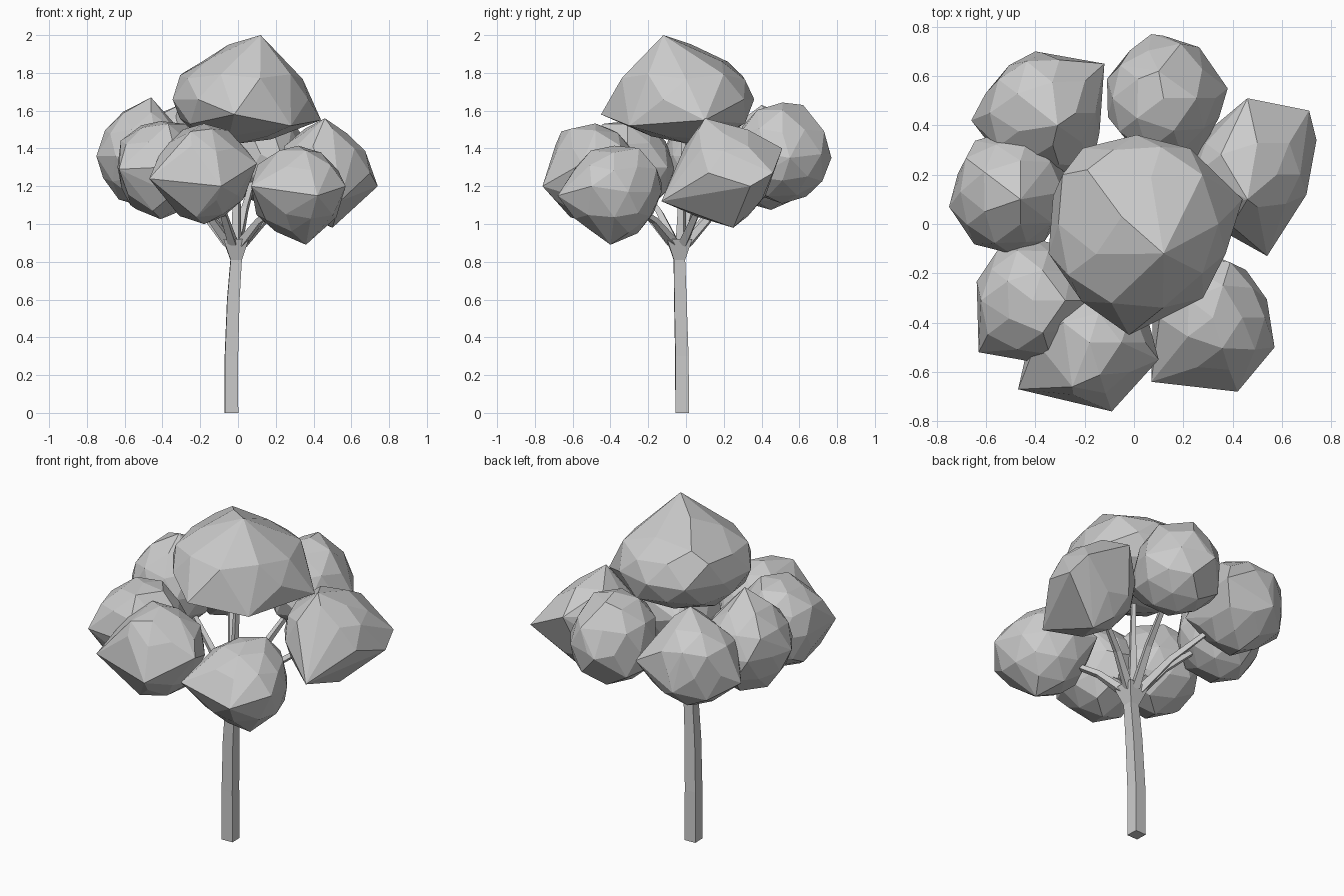
import bpy, bmesh, math, random
from mathutils import Vector

if "Cube" in bpy.data.objects:
    bpy.data.objects.remove(bpy.data.objects["Cube"])

random.seed(4)


def finish(bm, name):
    bmesh.ops.recalc_face_normals(bm, faces=bm.faces)
    me = bpy.data.meshes.new(name)
    bm.to_mesh(me)
    bm.free()
    ob = bpy.data.objects.new(name, me)
    bpy.context.collection.objects.link(ob)


def tube(name, path, turn, flat=False):
    """Four-sided limb through (point, radius) stations."""
    bm = bmesh.new()
    rings = []
    for i, (p, r) in enumerate(path):
        a = Vector(path[max(i - 1, 0)][0])
        b = Vector(path[min(i + 1, len(path) - 1)][0])
        d = Vector((0, 0, 1)) if flat else (b - a).normalized()
        u = Vector((0, 1, 0)).cross(d).normalized()
        v = d.cross(u)
        angles = [turn + math.tau * k / 4 for k in range(4)]
        rings.append([bm.verts.new(Vector(p) + r * (u * math.cos(t) + v * math.sin(t)))
                      for t in angles])
    for lo, hi in zip(rings, rings[1:]):
        for k in range(4):
            n = (k + 1) % 4
            bm.faces.new((lo[k], lo[n], hi[n], hi[k]))
    bm.faces.new(rings[0][::-1])
    bm.faces.new(rings[-1])
    finish(bm, name)


def clump(name, centre, radii, corners):
    """Faceted leaf mass: rough ellipsoid pulled out to a few corners."""
    ball = bmesh.new()
    bmesh.ops.create_icosphere(ball, subdivisions=2, radius=1)
    bm = bmesh.new()
    for v in ball.verts:
        k = random.uniform(0.94, 1.06)
        bm.verts.new([c + k * r * q for c, r, q in zip(centre, radii, v.co)])
    ball.free()
    for c in corners:
        bm.verts.new(c)
    bmesh.ops.convex_hull(bm, input=bm.verts[:])
    loose = [v for v in bm.verts if not v.link_faces]
    bmesh.ops.delete(bm, geom=loose, context='VERTS')
    bmesh.ops.dissolve_limit(bm, angle_limit=math.radians(8),
                             verts=bm.verts[:], edges=bm.edges[:])
    finish(bm, name)


# Crown leaf clump
clump("crown_leaves", (0.01, 0.0, 1.66), (0.37, 0.38, 0.24),
      [(.12, -.12, 2.0), (.44, .1, 1.55), (.28, -.3, 1.52), (-.02, -.45, 1.58),
       (-.29, .2, 1.8), (.33, 0, 1.78), (-.05, .03, 1.95), (-.19, .22, 1.86),
       (.05, -.3, 1.79)])

# Ring of equal-sized leaf clumps below it: centre, then pulled corners
ring = {
    "right_leaves": ((.46, .2, 1.27),
                     [(.74, .34, 1.2), (.71, .46, 1.27), (.46, .51, 1.4),
                      (.54, -.13, 1.12), (.5, .25, .98), (.46, .1, 1.56)]),
    "front_right_leaves": ((.32, -.38, 1.17),
                           [(.36, -.4, .89), (.42, -.68, 1.15), (.07, -.64, 1.2),
                            (.57, -.5, 1.2), (.15, -.13, 1.22)]),
    "front_leaves": ((-.18, -.48, 1.27),
                     [(-.47, -.67, 1.24), (-.09, -.76, 1.2), (.1, -.55, 1.32),
                      (-.25, -.66, 1.49), (-.1, -.22, 1.25)]),
    "front_left_leaves": ((-.41, -.31, 1.3), [(-.63, -.52, 1.29), (-.57, -.3, 1.1)]),
    "left_leaves": ((-.5, .13, 1.36),
                    [(-.46, .1, 1.67), (-.75, .07, 1.36), (-.28, .1, 1.35)]),
    "back_left_leaves": ((-.37, .45, 1.34),
                         [(-.66, .42, 1.27), (-.4, .7, 1.25), (-.12, .65, 1.35),
                          (-.31, .4, 1.63), (-.17, .23, 1.3)]),
    "back_leaves": ((.12, .51, 1.37),
                    [(.07, .77, 1.35), (.38, .55, 1.35), (.1, .62, 1.63),
                     (.25, .25, 1.3)]),
}
for name, (c, corners) in ring.items():
    clump(name, c, (.24, .25, .26), corners)

# Square trunk, bending slightly and flaring into the fork
tube("trunk", [((-.035, -.02, 0), .05), ((-.035, -.022, .3), .049),
               ((-.025, -.03, .6), .046), ((-.01, -.035, .81), .042),
               ((-.012, -.035, .92), .095)], math.pi / 4 + .03, flat=True)

# Branches, one into each leaf clump
fork = Vector((-.012, -.035, .9))
targets = {n: d[0] for n, d in ring.items()}
targets["crown_leaves"] = (0, 0, 1.6)
for name, c in targets.items():
    c = Vector(c)
    out = Vector((c.x - fork.x, c.y - fork.y, 0))
    start = fork + out.normalized() * .045 * min(1, out.length * 5)
    end = fork.lerp(c, .8)
    mid = start.lerp(end, .4) + Vector((0, 0, .03))
    tube(name.replace("leaves", "branch"), [(start, .03), (mid, .022), (end, .015)], .4)
